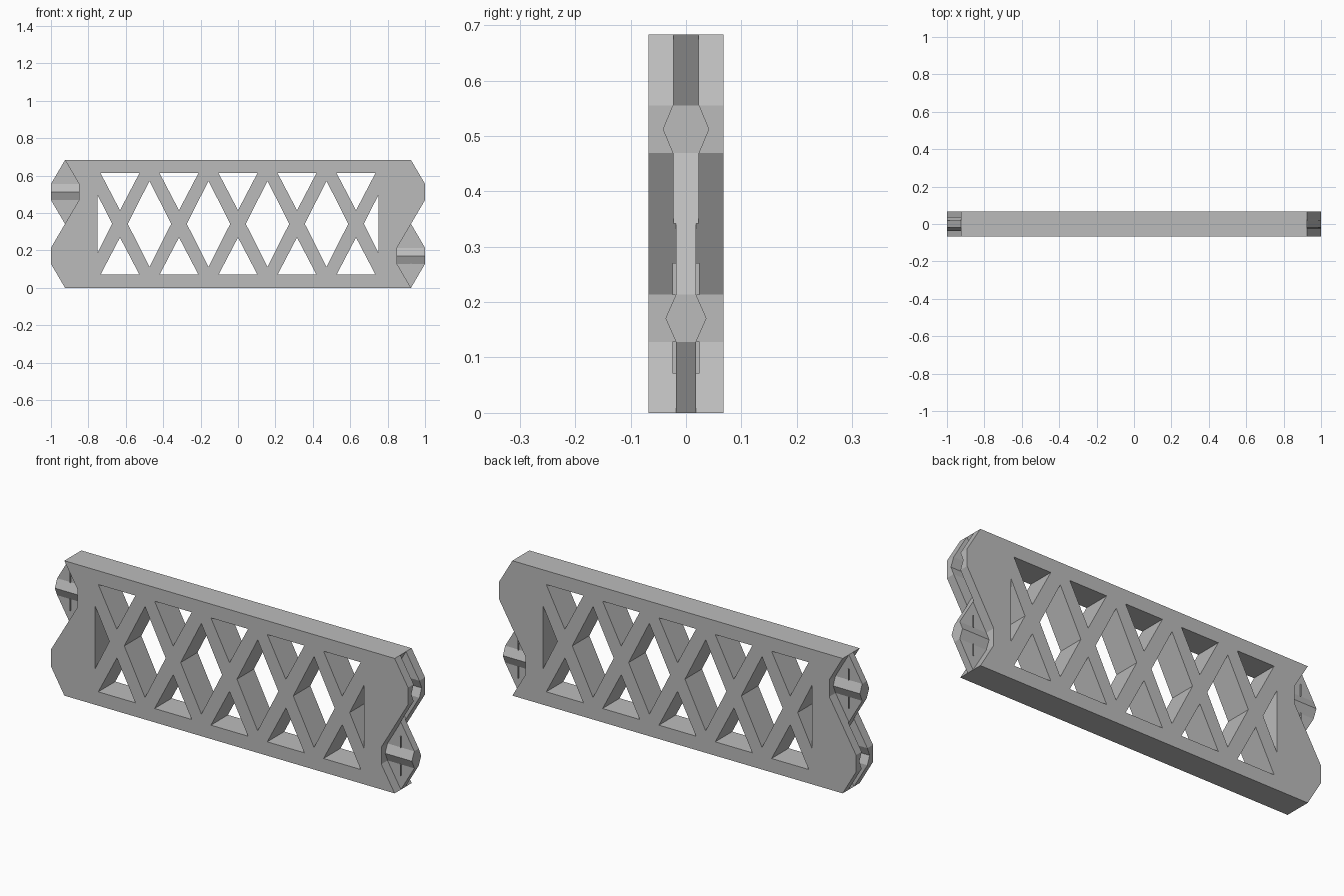
import bpy
import bmesh

old = bpy.data.objects.get("Cube")
if old:
    bpy.data.objects.remove(old, do_unlink=True)

H, T = 0.683, 0.068             # panel height and half thickness
M, Q = H / 2, H / 4             # mid height, hinge centre height
CX, R, F = 0.925, 0.075, 0.043  # hinge centre x, hexagon half width, half flat
TONGUE, SLOT = 0.018, 0.023     # half thickness of tongue and of slot

grey = bpy.data.materials.new("grey_plastic")
grey.use_nodes = True
grey.diffuse_color = (0.5, 0.5, 0.5, 1)
grey.node_tree.nodes["Principled BSDF"].inputs["Base Color"].default_value = (0.5, 0.5, 0.5, 1)


def prisms(name, parts, axis="y"):
    """Extrude each (outline, start, end) along y (outline in xz) or x (outline in yz)."""
    bm = bmesh.new()
    for pts, a, b in parts:
        place = (lambda p, t: (p[0], t, p[1])) if axis == "y" else (lambda p, t: (t, p[0], p[1]))
        face = bm.faces.new([bm.verts.new(place(p, a)) for p in pts])
        ext = bmesh.ops.extrude_face_region(bm, geom=[face])
        shift = (0, b - a, 0) if axis == "y" else (b - a, 0, 0)
        moved = [g for g in ext["geom"] if isinstance(g, bmesh.types.BMVert)]
        bmesh.ops.translate(bm, verts=moved, vec=shift)
    bmesh.ops.recalc_face_normals(bm, faces=bm.faces)
    mesh = bpy.data.meshes.new(name)
    bm.to_mesh(mesh)
    bm.free()
    mesh.materials.append(grey)
    obj = bpy.data.objects.new(name, mesh)
    bpy.context.collection.objects.link(obj)
    return obj


def turn(pts):
    """Half turn about the panel centre, for the opposite end."""
    return [(-x, H - z) for x, z in pts]


def cut(target, cutter):
    cutter.hide_render = True
    mod = target.modifiers.new("cut", "BOOLEAN")
    mod.operation, mod.solver, mod.object = "DIFFERENCE", "EXACT", cutter
    bpy.context.view_layer.update()
    graph = bpy.context.evaluated_depsgraph_get()
    mesh = bpy.data.meshes.new_from_object(target.evaluated_get(graph))
    target.modifiers.clear()
    target.data = mesh
    bpy.data.objects.remove(cutter, do_unlink=True)


# Panel outline with two hexagonal knuckles at each end
right_edge = [(CX, 0), (1, Q - F), (1, Q + F), (CX, M),
              (1, H - Q - F), (1, H - Q + F), (CX, H)]
panel = prisms("lattice_panel", [(right_edge + turn(right_edge), -T, T)])

# Lattice openings: triangles at top and bottom, diamonds between
pitch, holes = 0.3155, []
for i in range(-2, 3):
    c = i * pitch
    tri = [(c - 0.104, 0.07), (c + 0.104, 0.07), (c, 0.269)]
    holes += [tri, turn(tri)]
W, D, LIMIT = 0.116, 0.23, 0.752
for i in range(4):
    c = (i - 1.5) * pitch
    holes.append([(c - W, M), (c, M - D), (c + W, M), (c, M + D)])
tip = 2.5 * pitch - W
rise = D * (LIMIT - tip) / W
end_hole = [(tip, M), (LIMIT, M - rise), (LIMIT, M + rise)]
holes += [end_hole, turn(end_hole)]
cut(panel, prisms("lattice_cutter", [(h, -0.2, 0.2) for h in holes]))

# Clearance beside each tongue and slot inside each fork
pocket = [(CX, 0), (CX - R, Q - F), (CX - R, Q + F), (CX, M), (1.1, M), (1.1, 0)]
raised = [(x, z + M) for x, z in pocket]
for side in (-1, 1):
    cut(panel, prisms("clearance_cutter", [(pocket, side * TONGUE, side * 0.2),
                                           (turn(pocket), side * TONGUE, side * 0.2)]))
cut(panel, prisms("slot_cutter", [(raised, -SLOT, SLOT), (turn(raised), -SLOT, SLOT)]))

# Detent grooves in the forks, ridges and thin ribs on the tongues
for name, end, zc in (("right", 1, Q), ("left", -1, H - Q)):
    zf = H - zc
    groove = [(-SLOT, zf - F), (-0.041, zf), (-SLOT, zf + F),
              (SLOT, zf + F), (0.041, zf), (SLOT, zf - F)]
    cut(panel, prisms("groove_cutter", [(groove, end * (CX - R), end * 1.1)], "x"))
    ridges = [([(s * TONGUE, zc - F), (s * 0.037, zc), (s * TONGUE, zc + F)],
               end * (CX - R - 0.005), end) for s in (-1, 1)]
    prisms(name + "_tongue_ridge", ridges, "x")
    ribs = [([(-0.024, z0), (0.024, z0), (0.024, z0 + 0.058), (-0.024, z0 + 0.058)],
             end * CX - 0.002, end * CX + 0.002) for z0 in (zc - 0.1, zc + 0.042)]
    prisms(name + "_tongue_ribs", ribs, "x")
